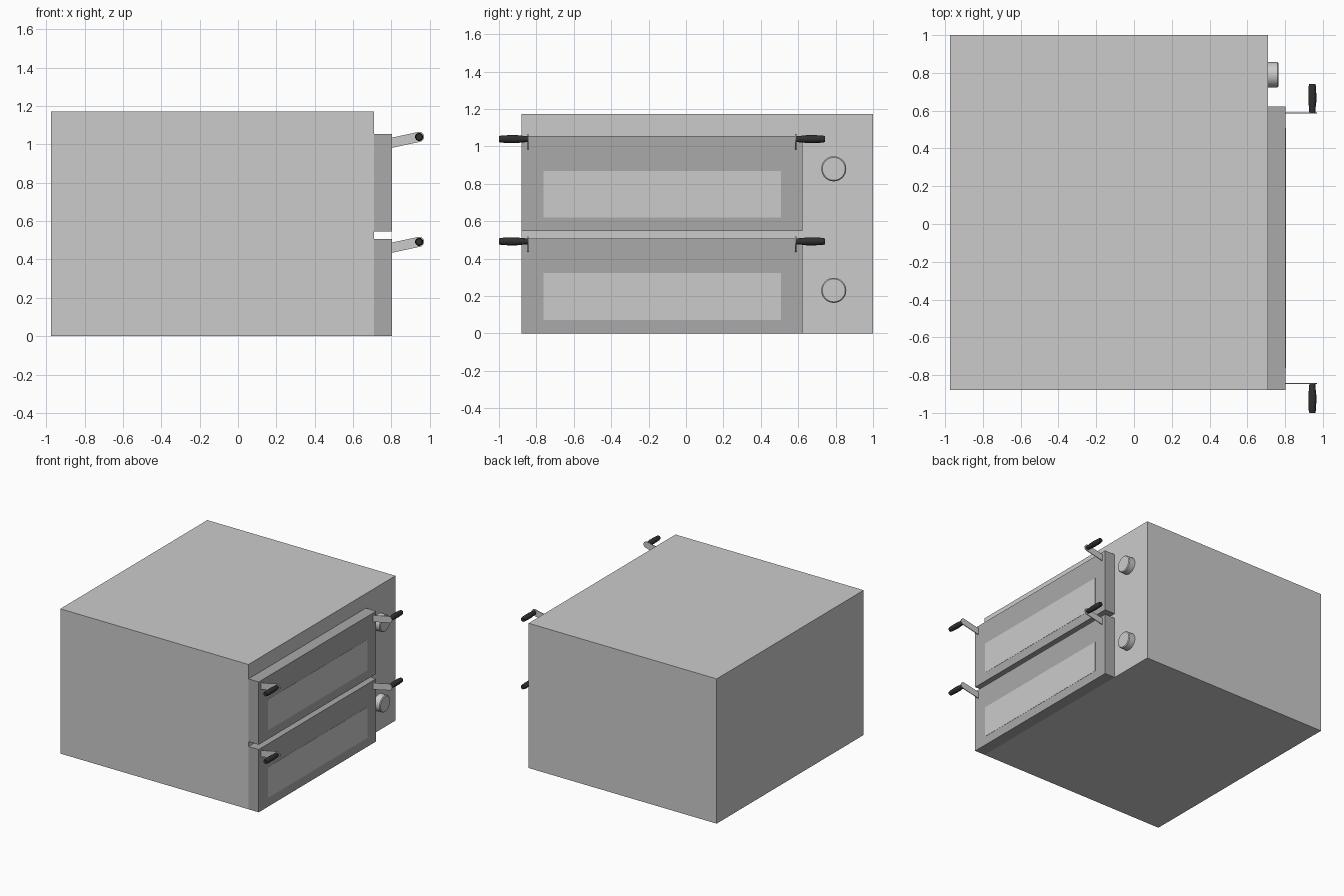
import bpy, bmesh, math
from mathutils import Matrix, Vector

if "Cube" in bpy.data.objects:
    bpy.data.objects.remove(bpy.data.objects["Cube"])


def material(name, v):
    m = bpy.data.materials.new(name)
    m.diffuse_color = (v, v, v, 1)
    m.use_nodes = True
    m.node_tree.nodes["Principled BSDF"].inputs["Base Color"].default_value = m.diffuse_color
    return m


DARK = material("dark_grey", 0.4)
BLACK = material("black", 0.03)


def finish(name, bm, mat=None, smooth=False):
    bmesh.ops.recalc_face_normals(bm, faces=bm.faces)
    me = bpy.data.meshes.new(name)
    bm.to_mesh(me)
    bm.free()
    ob = bpy.data.objects.new(name, me)
    bpy.context.collection.objects.link(ob)
    if mat:
        me.materials.append(mat)
    if smooth:
        bpy.ops.object.select_all(action='DESELECT')
        ob.select_set(True)
        bpy.context.view_layer.objects.active = ob
        bpy.ops.object.shade_smooth_by_angle(angle=math.radians(35))
    return ob


def box(name, lo, hi, mat=None):
    bm = bmesh.new()
    bmesh.ops.create_cube(bm, size=1)
    lo, hi = Vector(lo), Vector(hi)
    bmesh.ops.scale(bm, vec=hi - lo, verts=bm.verts)
    bmesh.ops.translate(bm, vec=(lo + hi) / 2, verts=bm.verts)
    return finish(name, bm, mat)


def lathe(name, profile, matrix, mat=None, steps=32):
    # profile: (radius, height) pairs spun about local z
    bm = bmesh.new()
    vs = [bm.verts.new((r, 0, h)) for r, h in profile]
    es = [bm.edges.new(p) for p in zip(vs, vs[1:])]
    bmesh.ops.spin(bm, geom=vs + es, cent=(0, 0, 0), axis=(0, 0, 1),
                   angle=2 * math.pi, steps=steps)
    bmesh.ops.remove_doubles(bm, verts=bm.verts, dist=1e-5)
    bmesh.ops.transform(bm, matrix=matrix, verts=bm.verts)
    return finish(name, bm, mat, True)


def arm(name, start, end, radius, y, thick):
    # flat bar in the xz plane with a rounded outer end
    a, b = Vector(start), Vector(end)
    ang = math.atan2(b.y - a.y, b.x - a.x)
    n = Vector((-math.sin(ang), math.cos(ang))) * radius
    pts = [a + n, a - n]
    for i in range(13):
        t = ang - math.pi / 2 + math.pi * i / 12
        pts.append(b + radius * Vector((math.cos(t), math.sin(t))))
    bm = bmesh.new()
    f = bm.faces.new([bm.verts.new((p.x, y - thick / 2, p.y)) for p in pts])
    new = bmesh.ops.extrude_face_region(bm, geom=[f])["geom"]
    bmesh.ops.translate(bm, vec=(0, thick, 0),
                        verts=[v for v in new if isinstance(v, bmesh.types.BMVert)])
    return finish(name, bm, None, True)


# Oven housing
box("oven_body", (-0.975, -0.88, 0), (0.71, 1.0, 1.172))

GRIP = [(0, 0), (0.016, 0), (0.018, 0.03), (0.021, 0.055), (0.021, 0.1),
        (0.019, 0.14), (0.016, 0.152), (0, 0.152)]
KNOB = [(0, -0.003), (0.067, -0.003), (0.067, 0.05), (0.061, 0.056), (0, 0.056)]

for level, z0, z1, knob_z in (("lower", 0.0, 0.508, 0.23), ("upper", 0.547, 1.055, 0.88)):
    # Door with flush window pane
    box(f"{level}_door", (0.71, -0.88, z0), (0.802, 0.622, z1), DARK)
    box(f"{level}_window", (0.79, -0.762, z0 + 0.072), (0.8035, 0.508, z0 + 0.322))
    # Control knob
    lathe(f"{level}_knob", KNOB,
          Matrix.Translation((0.71, 0.79, knob_z)) @ Matrix.Rotation(math.pi / 2, 4, 'Y'))
    # Handle brackets and outward grips
    hz = z1 - 0.016
    for side, y, sgn in (("left", -0.845, -1), ("right", 0.587, 1)):
        arm(f"{level}_{side}_handle_arm", (0.79, hz - 0.033), (0.944, hz), 0.026, y, 0.006)
        lathe(f"{level}_{side}_grip", GRIP,
              Matrix.Translation((0.944, y + sgn * 0.003, hz))
              @ Matrix.Rotation(-sgn * math.pi / 2, 4, 'X'), BLACK, 24)
